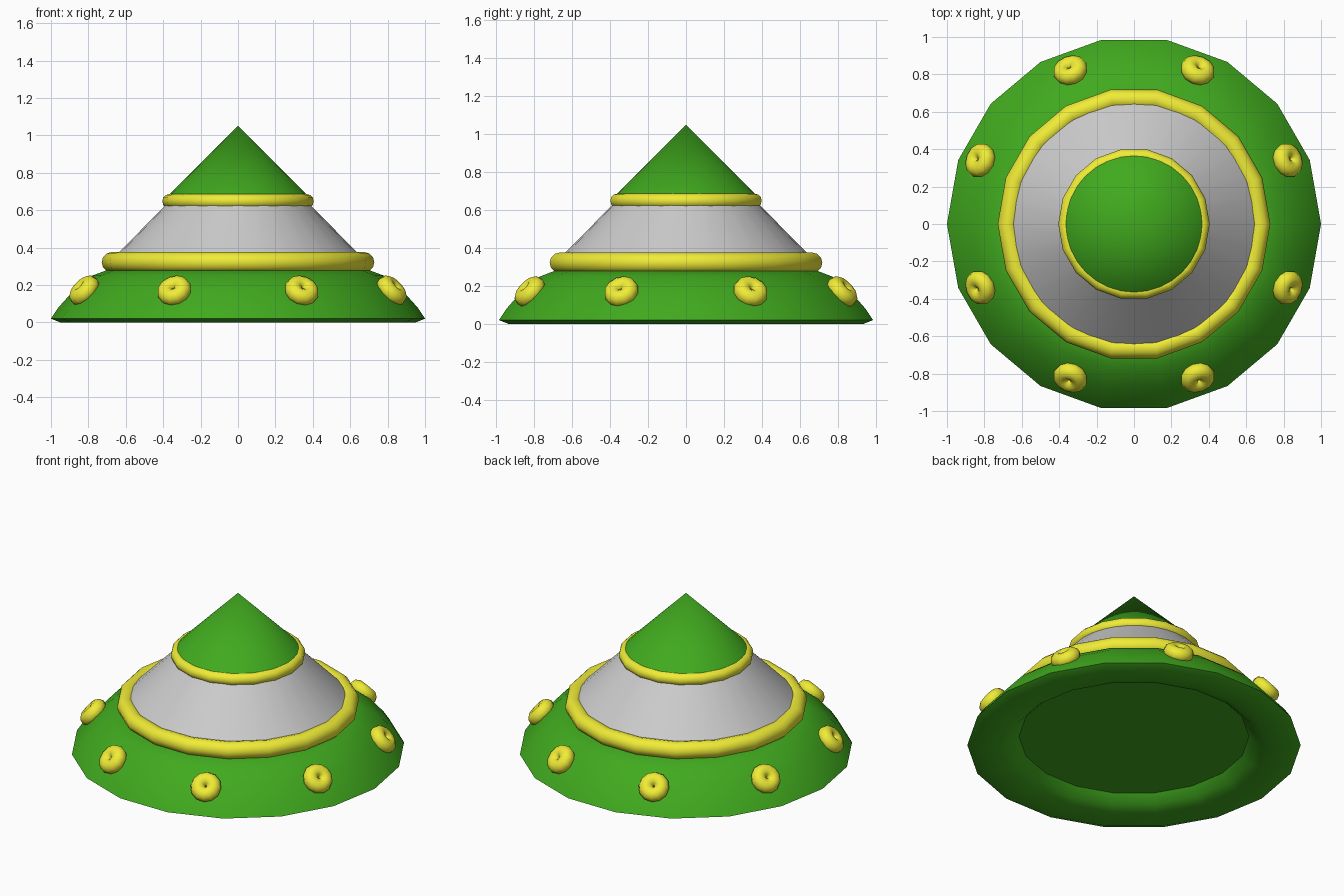
import bpy, bmesh, math
from mathutils import Matrix, Vector

if "Cube" in bpy.data.objects:
    bpy.data.objects.remove(bpy.data.objects["Cube"])


def material(name, rgb):
    m = bpy.data.materials.new(name)
    m.diffuse_color = (*rgb, 1)
    m.use_nodes = True
    m.node_tree.nodes["Principled BSDF"].inputs["Base Color"].default_value = m.diffuse_color
    return m


green = material("green", (0.052, 0.40, 0.013))
yellow = material("yellow", (0.87, 0.84, 0.038))


def finish(ob, name, mat, angle=40):
    ob.name = name
    if mat:
        ob.data.materials.append(mat)
    bpy.ops.object.select_all(action='DESELECT')
    ob.select_set(True)
    bpy.context.view_layer.objects.active = ob
    bpy.ops.object.shade_smooth_by_angle(angle=math.radians(angle))
    return ob


def lathe(name, profile, sides, mat):
    """Spin an (r, z) profile round z; points on the axis close the ends."""
    bm = bmesh.new()
    vs = [bm.verts.new((r, 0, z)) for r, z in profile]
    es = [bm.edges.new(p) for p in zip(vs, vs[1:])]
    bmesh.ops.spin(bm, geom=vs + es, cent=(0, 0, 0), axis=(0, 0, 1),
                   angle=2 * math.pi, steps=sides, use_merge=True)
    bmesh.ops.remove_doubles(bm, verts=bm.verts, dist=1e-5)
    bmesh.ops.recalc_face_normals(bm, faces=bm.faces)
    me = bpy.data.meshes.new(name)
    bm.to_mesh(me)
    bm.free()
    ob = bpy.data.objects.new(name, me)
    bpy.context.collection.objects.link(ob)
    return finish(ob, name, mat)


def ring(name, major, minor, sides, minor_sides, matrix):
    bpy.ops.mesh.primitive_torus_add(major_radius=major, minor_radius=minor,
                                     major_segments=sides, minor_segments=minor_sides)
    ob = bpy.context.object
    ob.data.transform(matrix)
    return finish(ob, name, yellow, 60)


# Saucer base with a shallow recess underneath
lathe("saucer_base", [(0, 0.08), (0.69, 0.08), (0.74, 0.03), (0.80, 0.01), (0.95, 0.0),
                      (1.0, 0.02), (0.96, 0.08), (0.87, 0.18), (0.78, 0.25),
                      (0.70, 0.28), (0, 0.28)], 18, green)

# Grey sloping cabin and green pointed roof
lathe("cabin_cone", [(0, 0.325), (0.685, 0.325), (0.365, 0.65), (0, 0.65)], 32, None)
lathe("roof_cone", [(0, 0.66), (0.39, 0.66), (0, 1.05)], 32, green)

# Yellow trim rings
ring("lower_trim_ring", 0.675, 0.054, 18, 12, Matrix.Translation((0, 0, 0.322)))
ring("upper_trim_ring", 0.367, 0.038, 18, 12, Matrix.Translation((0, 0, 0.648)))

# Eight round lamps set into the slope
for i in range(8):
    a = math.radians(22.5 + 45 * i)
    pos = Vector((0.89 * math.cos(a), 0.89 * math.sin(a), 0.17))
    m = (Matrix.Translation(pos) @ Matrix.Rotation(a, 4, 'Z')
         @ Matrix.Rotation(math.radians(48), 4, 'Y'))
    ring(f"lamp_{i + 1}", 0.048, 0.046, 12, 10, m)
